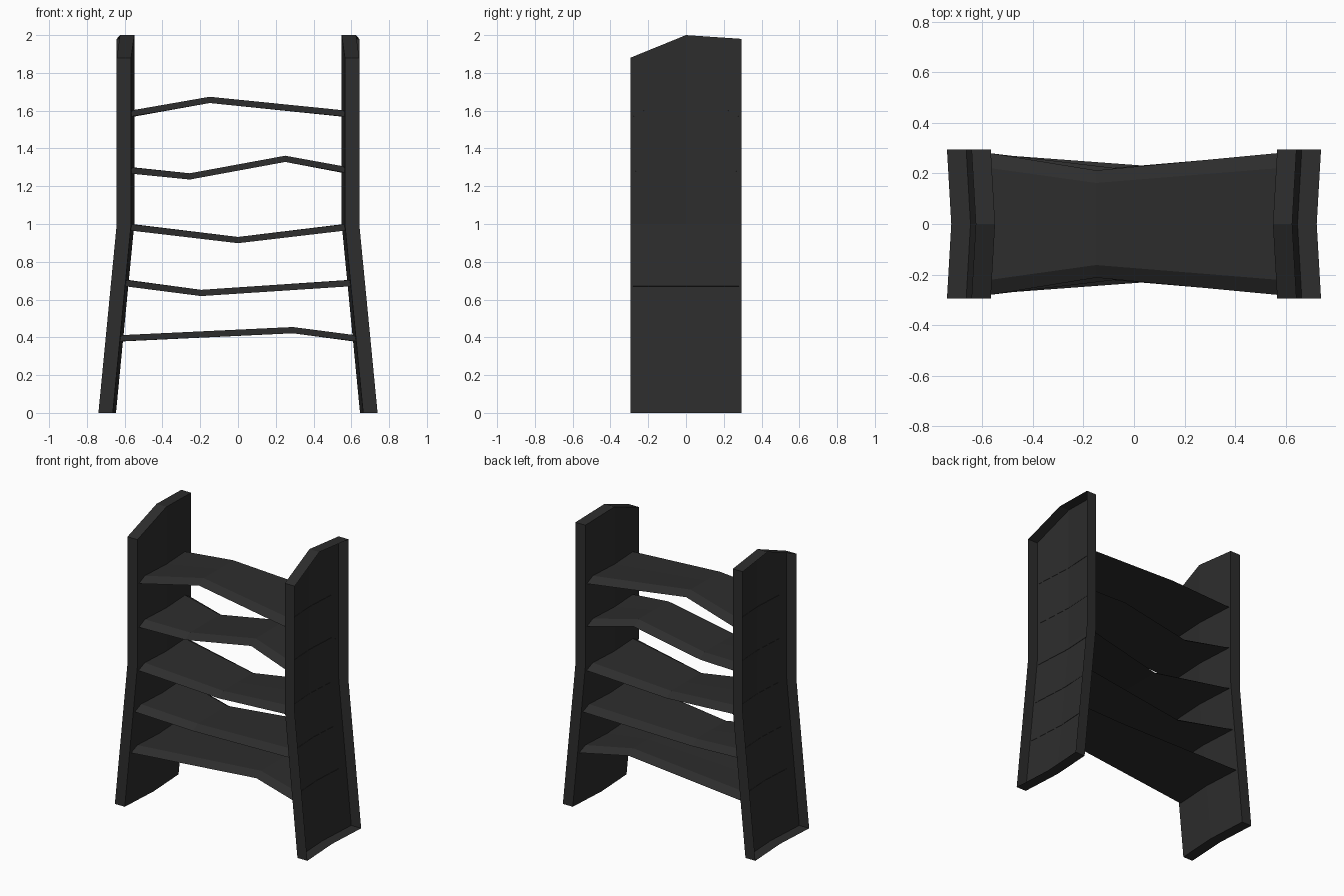
import bpy, bmesh

if "Cube" in bpy.data.objects:
    bpy.data.objects.remove(bpy.data.objects["Cube"])

charcoal = bpy.data.materials.new("charcoal")
charcoal.use_nodes = True
colour = (0.026, 0.026, 0.026, 1)
charcoal.diffuse_color = colour
charcoal.node_tree.nodes["Principled BSDF"].inputs["Base Color"].default_value = colour

HALF_DEPTH = 0.295
KNEE = 1.0
PANEL = 0.076      # side panel thickness
THICK = 0.033      # shelf thickness


def wall_x(y, z):
    """Inner surface of a side panel: splayed below the knee, creased at y = 0."""
    splay = 0.097 * max(0, KNEE - z) / KNEE
    return 0.549 + splay + 0.017 * abs(y) / HALF_DEPTH


def finish(name, bm):
    bmesh.ops.recalc_face_normals(bm, faces=bm.faces[:])
    mesh = bpy.data.meshes.new(name)
    bm.to_mesh(mesh)
    bm.free()
    mesh.materials.append(charcoal)
    obj = bpy.data.objects.new(name, mesh)
    bpy.context.collection.objects.link(obj)
    return obj


def side_panel(name, side):
    """Creased inner wall with a rim folded outward; the outer side is open."""
    bm = bmesh.new()
    columns = [(-HALF_DEPTH, 1.88), (0, 2.0), (HALF_DEPTH, 1.98)]
    grid = [[bm.verts.new((side * wall_x(y, z), y, z)) for z in (0, KNEE, top)]
            for y, top in columns]
    for a, b in zip(grid, grid[1:]):
        for k in range(2):
            bm.faces.new((a[k], b[k], b[k + 1], a[k + 1]))
    border = [e for e in bm.edges if e.is_boundary]
    rim = bmesh.ops.extrude_edge_only(bm, edges=border)["geom"]
    for v in rim:
        if isinstance(v, bmesh.types.BMVert):
            v.co.x += side * PANEL
    return finish(name, bm)


def shelf(name, left_z, bends, right_z):
    """Bent board with a trapezoid section, narrowing at its bends."""
    bm = bmesh.new()
    stations = [(-1, left_z, True)] + [(x, z, False) for x, z in bends] + [(1, right_z, True)]
    rings = []
    for x, z, is_end in stations:
        low, high = (0.28, 0.22) if is_end else (0.212, 0.162)
        half = THICK / 2
        section = [(-low, -half), (0, -half), (low, -half), (high, half), (0, half), (-high, half)]
        ring = []
        for y, dz in section:
            px = x * (wall_x(y, z + dz) + 0.002) if is_end else x
            ring.append(bm.verts.new((px, y, z + dz)))
        rings.append(ring)
    for a, b in zip(rings, rings[1:]):
        for i in range(6):
            j = (i + 1) % 6
            bm.faces.new((a[i], a[j], b[j], b[i]))
    # End caps, split along the crease
    for r in (rings[0], rings[-1]):
        bm.faces.new((r[0], r[1], r[4], r[5]))
        bm.faces.new((r[1], r[2], r[3], r[4]))
    return finish(name, bm)


# Side panels
side_panel("left_side_panel", 1)
side_panel("right_side_panel", -1)

# Shelves, top to bottom
shelf("top_shelf", 1.585, [(-0.15, 1.657)], 1.585)
shelf("upper_shelf", 1.283, [(-0.255, 1.252), (0.25, 1.345)], 1.288)
shelf("middle_shelf", 0.982, [(0, 0.915)], 0.982)
shelf("lower_shelf", 0.687, [(-0.195, 0.635)], 0.687)
shelf("bottom_shelf", 0.395, [(0.29, 0.438)], 0.395)
